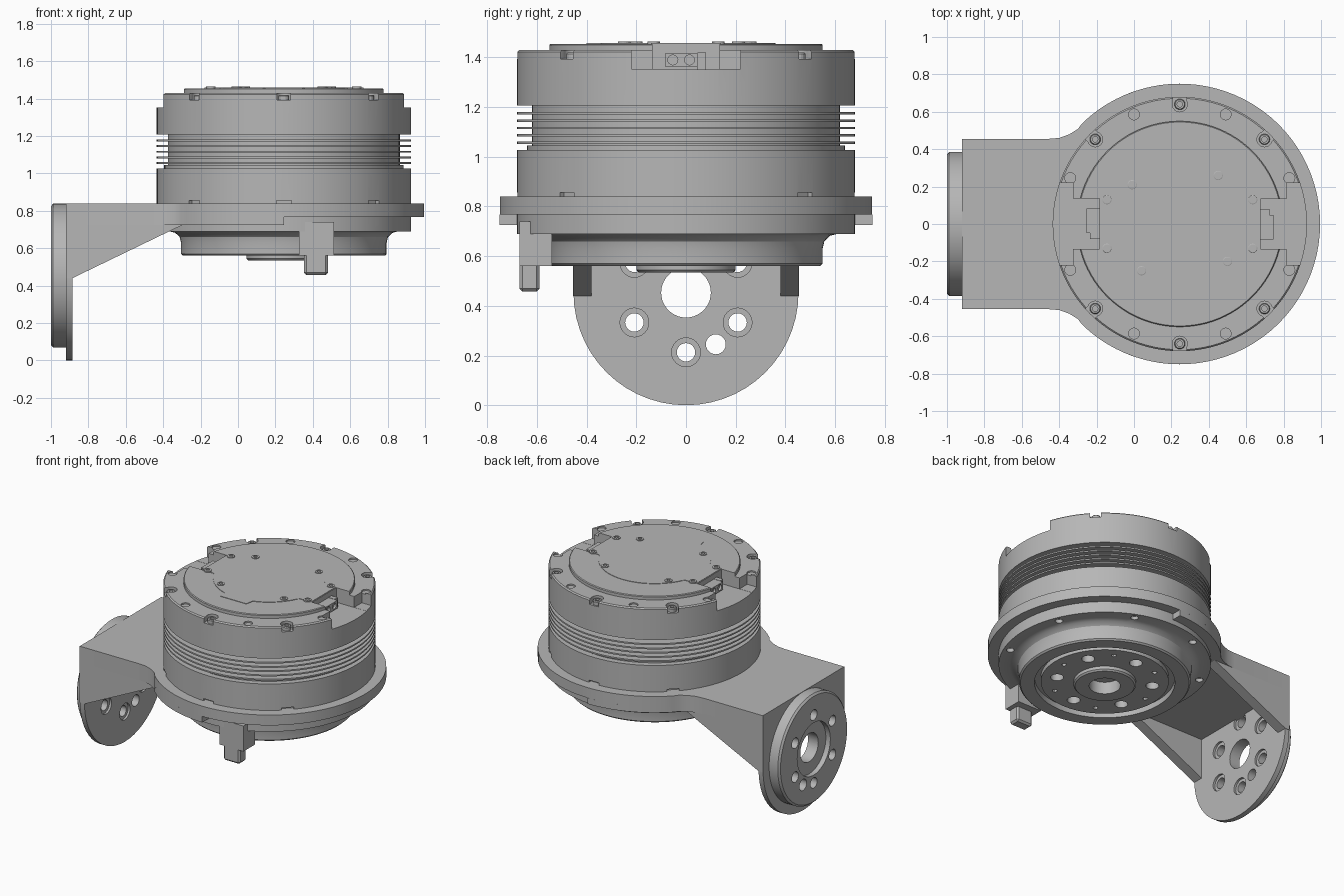
import bpy, bmesh
from math import sin, cos, pi, radians
from mathutils import Matrix, Vector

cube = bpy.data.objects.get("Cube")
if cube:
    bpy.data.objects.remove(cube)

metal = bpy.data.materials.new("satin grey")
metal.use_nodes = True
GREY = (0.47, 0.47, 0.47, 1)
metal.diffuse_color = GREY
metal.node_tree.nodes["Principled BSDF"].inputs["Base Color"].default_value = GREY

# Local frames: motor axis, wrist joint axis (local z along x), side profile (local z along -y)
MOTOR = Matrix.Translation((0.245, 0, 0))
JOINT = Matrix(((0, 0, 1, 0), (1, 0, 0, 0), (0, 1, 0, 0.453), (0, 0, 0, 1)))
SIDE = Matrix(((1, 0, 0, 0), (0, 0, -1, 0), (0, 1, 0, 0), (0, 0, 0, 1)))
WORLD = Matrix()


def make(name, bm, frame=WORLD):
    bmesh.ops.recalc_face_normals(bm, faces=bm.faces)
    bm.transform(frame)
    mesh = bpy.data.meshes.new(name)
    bm.to_mesh(mesh)
    bm.free()
    mesh.materials.append(metal)
    ob = bpy.data.objects.new(name, mesh)
    bpy.context.collection.objects.link(ob)
    return ob


def activate(ob):
    bpy.ops.object.select_all(action='DESELECT')
    ob.select_set(True)
    bpy.context.view_layer.objects.active = ob


def smooth(ob):
    activate(ob)
    bpy.ops.object.shade_smooth_by_angle(angle=radians(30))
    return ob


def lathe(name, profile, frame, steps=96, at=(0, 0, 0)):
    bm = bmesh.new()
    vs = [bm.verts.new((r, 0, z)) for r, z in profile]
    es = [bm.edges.new(p) for p in zip(vs, vs[1:])]
    bmesh.ops.spin(bm, geom=vs + es, cent=(0, 0, 0), axis=(0, 0, 1), angle=2 * pi, steps=steps)
    bmesh.ops.remove_doubles(bm, verts=bm.verts, dist=1e-5)
    return make(name, bm, frame @ Matrix.Translation(at))


def prism(name, pts, lo, hi, frame=WORLD):
    bm = bmesh.new()
    face = bm.faces.new([bm.verts.new((a, b, lo)) for a, b in pts])
    new = bmesh.ops.extrude_face_region(bm, geom=[face])["geom"]
    bmesh.ops.translate(bm, vec=(0, 0, hi - lo), verts=[v for v in new if isinstance(v, bmesh.types.BMVert)])
    return make(name, bm, frame)


def add_cyl(bm, r, lo, hi, x=0, y=0, seg=24):
    bmesh.ops.create_cone(bm, cap_ends=True, segments=seg, radius1=r, radius2=r, depth=hi - lo,
                          matrix=Matrix.Translation((x, y, (lo + hi) / 2)))


def add_box(bm, lo, hi, turn=0):
    lo, hi = Vector(lo), Vector(hi)
    m = Matrix.Rotation(turn, 4, 'Z') @ Matrix.Translation((lo + hi) / 2) @ Matrix.Diagonal((*(hi - lo), 1))
    bmesh.ops.create_cube(bm, size=1, matrix=m)


def box(name, lo, hi):
    bm = bmesh.new()
    add_box(bm, lo, hi)
    return make(name, bm)


def cut(ob, bm, frame):
    tool = make("cutter", bm, frame)
    tool.hide_render = True
    mod = ob.modifiers.new("cut", 'BOOLEAN')
    mod.operation, mod.solver, mod.object, mod.use_self = 'DIFFERENCE', 'EXACT', tool, True
    activate(ob)
    bpy.ops.object.modifier_apply(modifier="cut")
    bpy.data.objects.remove(tool)


def arc(r, a, b, n):
    return [(r * cos(radians(a + (b - a) * i / n)), r * sin(radians(a + (b - a) * i / n))) for i in range(n + 1)]


# Motor housing: cap, cooling fins, lower body, output face
profile = [(0, 1.455), (.545, 1.455), (.55, 1.45), (.55, 1.43), (.672, 1.43), (.68, 1.422), (.68, 1.207), (.62, 1.207)]
for i in range(5):
    z = 1.176 - .03 * i
    profile += [(.62, z + .005), (.68, z + .005), (.68, z - .005), (.62, z - .005)]
profile += [(.62, 1.046), (.64, 1.046), (.64, 1.027), (.68, 1.027), (.68, .69), (.61, .69), (.58, .682), (.557, .66),
            (.55, .63), (.55, .57), (.54, .56), (.45, .56), (.45, .6), (.41, .6), (.41, .567), (.2, .567),
            (.2, .545), (.19, .535), (.1, .535), (.1, .62), (0, .62)]
housing = lathe("motor_housing", profile, MOTOR)

# Connector recesses on both sides of the cap
bm = bmesh.new()
for turn in (0, pi):
    add_box(bm, (.43, -.135, 1.352), (.8, .135, 1.5), turn)
    add_box(bm, (.57, -.22, 1.353), (.81, .22, 1.51), turn)
cut(housing, bm, MOTOR)

# Screw pockets open to the rim, and notches at the lower rim
SCREW_ANGLES = [radians(a) for a in (45, 90, 135, 225, 270, 315)]
bm = bmesh.new()
for a in SCREW_ANGLES:
    add_cyl(bm, .04, 1.392, 1.5, .64 * cos(a), .64 * sin(a))
    add_box(bm, (.645, -.036, 1.393), (.72, .036, 1.51), a)
    add_box(bm, (.655, -.04, .83), (.72, .04, .856), a)
# Shallow plug holes around the cap
for a in (15, 22.7, 67.3):
    for s in (a, 180 - a, 180 + a, -a):
        add_cyl(bm, .029, 1.42, 1.5, .635 * cos(radians(s)), .635 * sin(radians(s)))
cut(housing, bm, MOTOR)

# Bolt holes in the output face and the lower rim
bm = bmesh.new()
for i in range(6):
    a = pi / 3 * i + pi / 6
    add_cyl(bm, .042, .5, .64, .31 * cos(a), .31 * sin(a))
    add_cyl(bm, .016, .5, .6, .34 * cos(a + pi / 6), .34 * sin(a + pi / 6), 12)
for i in range(8):
    a = pi / 4 * i + pi / 8
    add_cyl(bm, .025, .6, .715, .635 * cos(a), .635 * sin(a), 16)
cut(housing, bm, MOTOR)
smooth(housing)

# Thin cover plate on the cap
cover = [(.425, -.14), (.425, .14), (.34, .14)] + arc(.36, 25, 155, 24)
cover += [(-.34, .14), (-.425, .14), (-.425, -.14), (-.34, -.14)] + arc(.36, 205, 252, 9)
cover += [(-.1, -.4), (.1, -.4)] + arc(.36, 288, 335, 9) + [(.34, -.14)]
prism("cover_plate", cover, 1.45, 1.458, MOTOR)


def screw(name, x, y, z, r, h):
    lathe(name, [(0, z - .01), (r, z - .01), (r, z + h * .8), (r * .85, z + h), (r * .5, z + h),
                 (r * .5, z + h * .3), (0, z + h * .3)], MOTOR, 18, (x, y, 0))


for a in SCREW_ANGLES:
    screw("rim_screw", .64 * cos(a), .64 * sin(a), 1.392, .029, .028)
for x, y in [(.39, .13), (.39, -.13), (-.39, .13), (-.39, -.13), (.205, .26), (-.255, .21), (.255, -.2), (-.205, -.25)]:
    screw("cover_screw", x, y, 1.457, .025, .008)

# Connectors in the two recesses
for turn in (0, pi):
    bm = bmesh.new()
    add_box(bm, (.42, -.083, 1.362), (.5, .047, 1.418), turn)
    add_box(bm, (.42, .047, 1.352), (.48, .08, 1.42), turn)
    sockets = make("connector", bm, MOTOR)
    bm = bmesh.new()
    for y in (-.053, .014):
        bmesh.ops.create_cone(bm, cap_ends=True, segments=16, radius1=.02, radius2=.02, depth=.03,
                              matrix=Matrix.Rotation(turn, 4, 'Z') @ Matrix.Translation((.5, y, 1.39))
                              @ Matrix.Rotation(pi / 2, 4, 'Y'))
    cut(sockets, bm, MOTOR)

# Bracket: arm and flange in one plate, thicker on the arm half
FLARE = [(-.92, .455), (-.46, .455), (-.4, .46), (-.345, .48), (-.3, .508)]
mirror = [(x, -y) for x, y in reversed(FLARE)]
rim = [(x + .245, y) for x, y in arc(.75, 134, -134, 64)]
smooth(prism("bracket_flange", FLARE + rim + mirror, .767, .84))
half = [(x + .245, y) for x, y in arc(.75, 134, 90, 11)]
smooth(prism("bracket_arm", FLARE + half + [(x, -y) for x, y in reversed(half)] + mirror, .725, .767))
for lo in (-.455, .38):
    prism("side_gusset", [(-.92, .73), (-.92, .44), (-.885, .44), (-.285, .73)], lo, lo + .075, SIDE)

# Wrist plate and joint disc, with shared bolt holes
plate = prism("wrist_plate", [(.455, .387)] + [(-.455, .387)] + arc(.453, 180, 360, 28), -.92, -.885, JOINT)
disc = lathe("joint_disc", [(0, -1), (.372, -1), (.385, -.988), (.385, -.915), (0, -.915)], JOINT, 64)
HOLES = [(.24 * cos(pi / 3 * i + pi / 6), .24 * sin(pi / 3 * i + pi / 6)) for i in range(6)]
for part in (plate, disc):
    bm = bmesh.new()
    add_cyl(bm, .1, -1.1, -.8, seg=40)
    add_cyl(bm, .04, -1.1, -.8, .12, -.208)
    for y, z in HOLES:
        add_cyl(bm, .037, -1.1, -.8, y, z)
        if part is plate:
            add_cyl(bm, .058, -.9, -.81, y, z)
    if part is disc:
        add_cyl(bm, .185, -1.11, -.965, seg=48)
    cut(part, bm, JOINT)
    smooth(part)

# Stop tab hanging from the front rim
box("stop_block", (.325, -.67, .56), (.512, -.54, .74))
pin = box("stop_pin", (.353, -.67, .457), (.48, -.59, .58))
bevel = pin.modifiers.new("bevel", 'BEVEL')
bevel.width, bevel.segments = .012, 1
